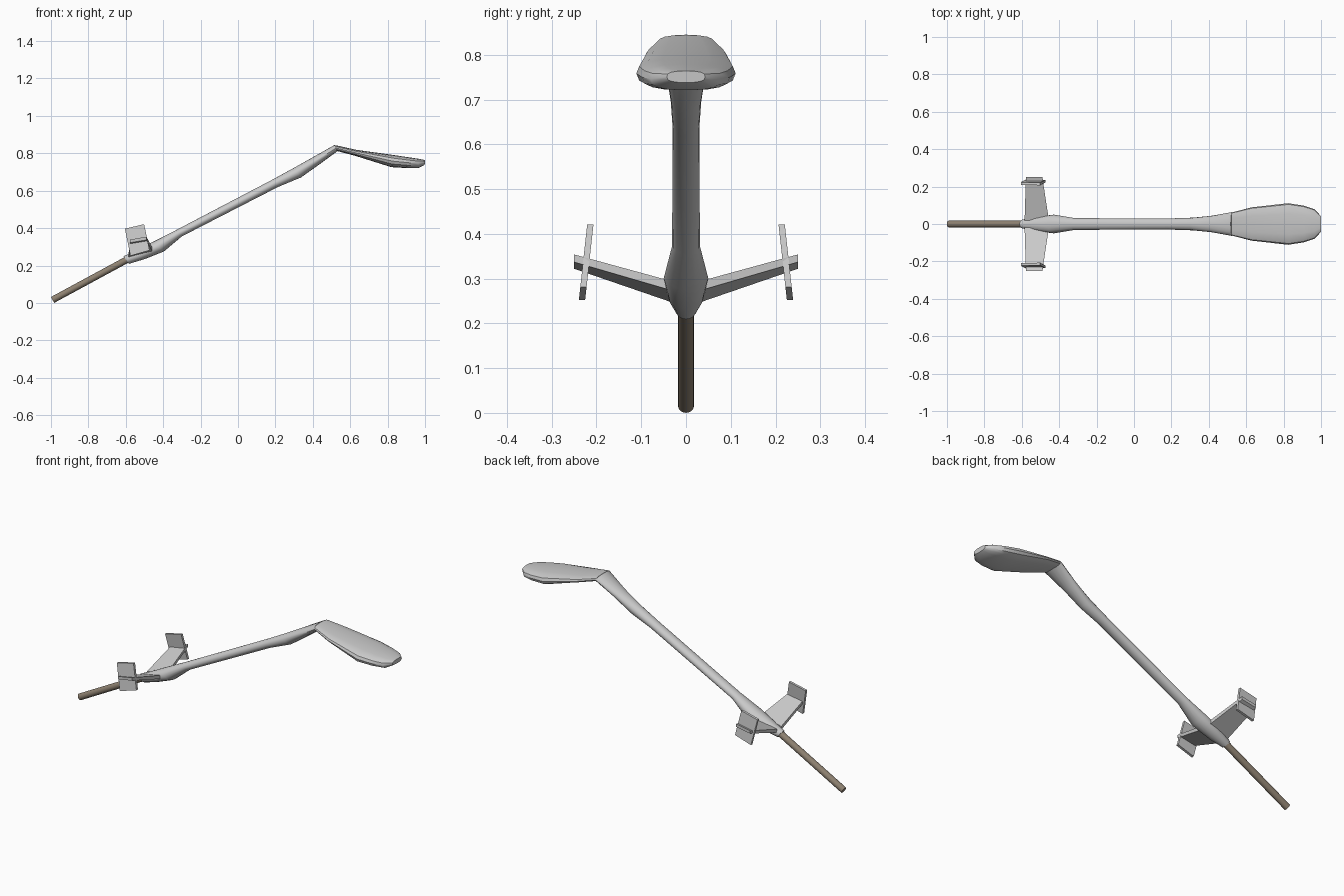
import bpy, bmesh, math
from mathutils import Vector

if "Cube" in bpy.data.objects:
    bpy.data.objects.remove(bpy.data.objects["Cube"])


def loft(name, rings, smooth=None, mirror=False):
    """Skin a list of equal-length point rings and cap both ends."""
    bm = bmesh.new()
    vs = [[bm.verts.new(p) for p in r] for r in rings]
    n = len(rings[0])
    for a, b in zip(vs, vs[1:]):
        for i in range(n):
            j = (i + 1) % n
            bm.faces.new((a[i], a[j], b[j], b[i]))
    bm.faces.new(vs[0])
    bm.faces.new(vs[-1])
    bmesh.ops.recalc_face_normals(bm, faces=bm.faces)
    mesh = bpy.data.meshes.new(name)
    bm.to_mesh(mesh)
    bm.free()
    ob = bpy.data.objects.new(name, mesh)
    bpy.context.collection.objects.link(ob)
    if mirror:
        ob.modifiers.new("Mirror", 'MIRROR').use_axis = (False, True, False)
    if smooth:
        bpy.ops.object.select_all(action='DESELECT')
        ob.select_set(True)
        bpy.context.view_layer.objects.active = ob
        bpy.ops.object.shade_smooth_by_angle(angle=math.radians(smooth))
    return ob


def oval(xt, zt, xb, zb, half, n=16, power=1.0):
    """Oval ring between a top and a bottom point in the xz plane."""
    top, bot = Vector((xt, 0, zt)), Vector((xb, 0, zb))
    mid, up = (top + bot) / 2, (top - bot) / 2
    ring = []
    for i in range(n):
        a = 2 * math.pi * i / n
        c, s = math.cos(a), math.sin(a)
        c = math.copysign(abs(c) ** power, c)
        s = math.copysign(abs(s) ** power, s)
        ring.append(mid + up * s + Vector((0, half * c, 0)))
    return ring


# Long mast with a swollen lower end and a flared upper end
loft("mast", [oval(*s) for s in (
    (-0.612, 0.250, -0.583, 0.209, 0.023),
    (-0.565, 0.270, -0.500, 0.234, 0.038),
    (-0.460, 0.324, -0.395, 0.276, 0.050),
    (-0.330, 0.390, -0.300, 0.356, 0.031),
    (0.180, 0.657, 0.212, 0.619, 0.030),
    (0.295, 0.720, 0.337, 0.671, 0.034),
    (0.400, 0.779, 0.430, 0.737, 0.044),
    (0.517, 0.845, 0.534, 0.813, 0.064))], 35)

# Flat paddle head
loft("paddle", [oval(*s, power=0.75) for s in (
    (0.520, 0.844, 0.530, 0.812, 0.062),
    (0.630, 0.819, 0.625, 0.787, 0.089),
    (0.830, 0.791, 0.820, 0.726, 0.111),
    (0.910, 0.779, 0.905, 0.721, 0.098),
    (0.965, 0.771, 0.965, 0.721, 0.079),
    (1.000, 0.764, 0.998, 0.738, 0.043))], 35)

# Brown rod at the lower end
start, end = Vector((-0.9915, 0, 0.016)), Vector((-0.585, 0, 0.236))
d = (end - start).normalized()
side = Vector((-d.z, 0, d.x)) * 0.018
rod = loft("rod", [oval(p.x + side.x, p.z + side.z, p.x - side.x, p.z - side.z, 0.018)
                   for p in (start, end)], 35)
mat = bpy.data.materials.new("brown")
mat.diffuse_color = (0.27, 0.22, 0.165, 1)
mat.use_nodes = True
mat.node_tree.nodes["Principled BSDF"].inputs["Base Color"].default_value = mat.diffuse_color
rod.data.materials.append(mat)

# Tapered wings rising outwards
loft("wing", [
    [(-0.455, 0.02, 0.291), (-0.455, 0.02, 0.270), (-0.585, 0.02, 0.243), (-0.585, 0.02, 0.262)],
    [(-0.490, 0.25, 0.354), (-0.490, 0.25, 0.337), (-0.578, 0.25, 0.322), (-0.578, 0.25, 0.338)],
], mirror=True)

# Upright end plates leaning inwards at the top
plate = ((-0.605, 0.397), (-0.502, 0.421), (-0.473, 0.281), (-0.575, 0.252))
loft("wing_end_plate", [
    [(x, 0.223 + (0.337 - z) * 0.11 + t, z) for x, z in plate]
    for t in (-0.007, 0.007)], mirror=True)
